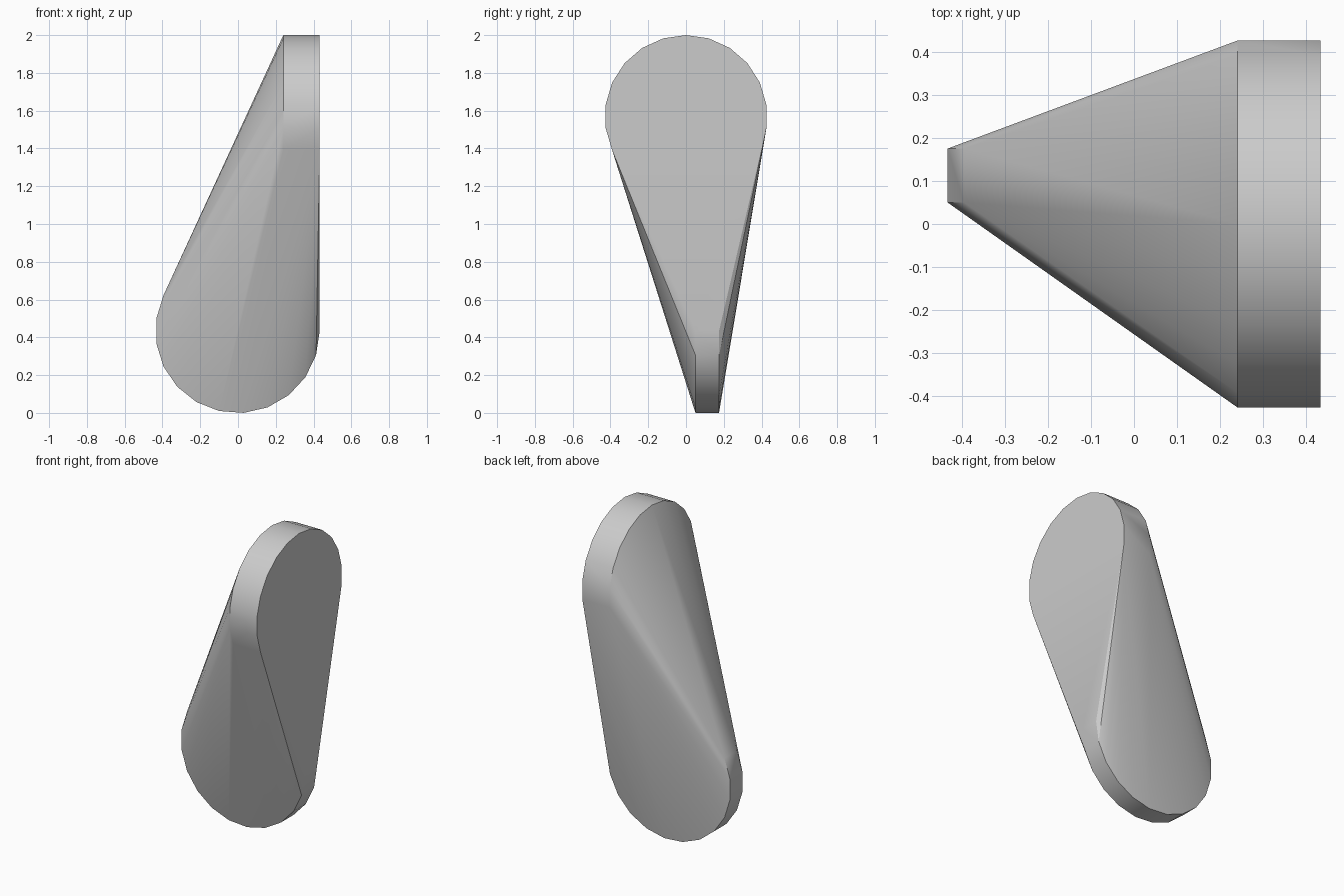
import bpy, bmesh
from math import sin, cos, tau, radians

cube = bpy.data.objects.get("Cube")
if cube:
    bpy.data.objects.remove(cube, do_unlink=True)

grey = bpy.data.materials.new("plain_grey")
grey.use_nodes = True
colour = (0.6, 0.6, 0.6, 1)
grey.diffuse_color = colour
grey.node_tree.nodes["Principled BSDF"].inputs["Base Color"].default_value = colour


def ring(count, radius):
    return [(radius * cos(tau * i / count), radius * sin(tau * i / count)) for i in range(count)]


bm = bmesh.new()

# Upper disc, lying across x
for up, side in ring(22, 0.43):
    for x in (0.24, 0.4325):
        bm.verts.new((x, side, 1.57 + up))

# Lower disc, lying across y
for x, up in ring(21, 0.435):
    for y in (0.05, 0.175):
        bm.verts.new((x - 0.0025, y, 0.434 + up))

# Skin stretched around both discs
result = bmesh.ops.convex_hull(bm, input=bm.verts[:])
loose = [v for v in bm.verts if not v.link_faces]
bmesh.ops.delete(bm, geom=loose, context='VERTS')
bmesh.ops.dissolve_limit(bm, angle_limit=radians(0.5), verts=bm.verts[:], edges=bm.edges[:])
bmesh.ops.recalc_face_normals(bm, faces=bm.faces[:])

mesh = bpy.data.meshes.new("twisted_hull")
bm.to_mesh(mesh)
bm.free()
mesh.materials.append(grey)
hull = bpy.data.objects.new("twisted_hull", mesh)
bpy.context.collection.objects.link(hull)

bpy.context.view_layer.objects.active = hull
hull.select_set(True)
bpy.ops.object.shade_smooth_by_angle(angle=radians(30))
